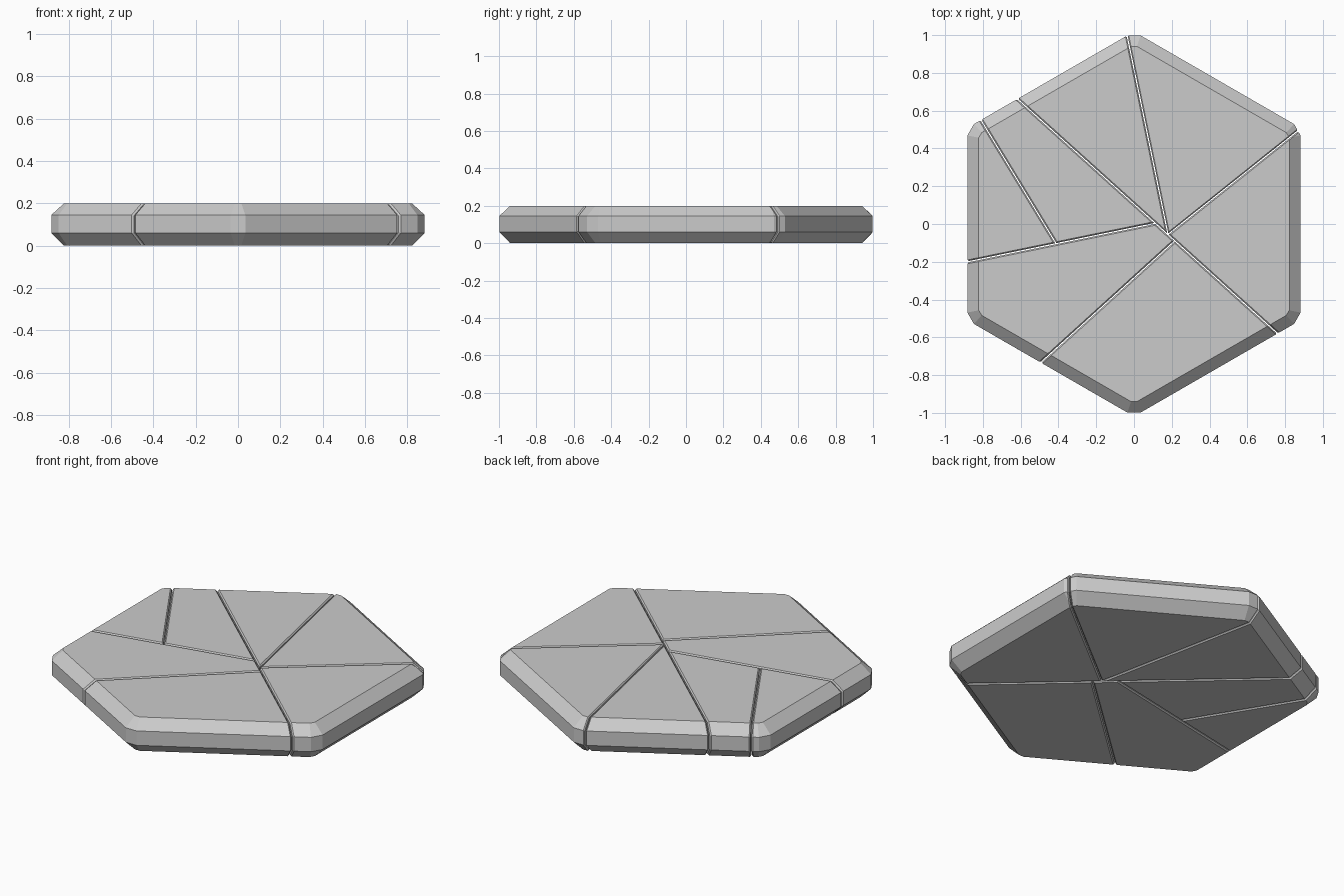
import bpy, bmesh
from math import sin, cos, pi
from mathutils import Vector

if "Cube" in bpy.data.objects:
    bpy.data.objects.remove(bpy.data.objects["Cube"])

GAP, BEVEL = 0.003, 0.007


def ring(bm, apothem, cut, z):
    """Hexagon, point towards +y, with trimmed corners."""
    hexagon = [Vector((sin(i * pi / 3), cos(i * pi / 3), 0)) * apothem / cos(pi / 6)
               for i in range(6)]
    verts = []
    for i, p in enumerate(hexagon):
        for q in (hexagon[i - 1], hexagon[(i + 1) % 6]):
            v = p + (q - p).normalized() * cut
            verts.append(bm.verts.new((v.x, v.y, z)))
    return verts


def slab():
    """Whole hexagonal tile with chamfered rims."""
    bm = bmesh.new()
    rings = [ring(bm, a, c, z) for a, c, z in
             ((0.822, 0.018, 0), (0.882, 0.04, 0.06), (0.882, 0.04, 0.145), (0.822, 0.018, 0.2))]
    for lo, hi in zip(rings, rings[1:]):
        for i in range(12):
            j = (i + 1) % 12
            bm.faces.new((lo[i], lo[j], hi[j], hi[i]))
    bm.faces.new(rings[0])
    bm.faces.new(rings[-1])
    bmesh.ops.recalc_face_normals(bm, faces=bm.faces)
    return bm


# Crack lines seen from above: start, end
CRACKS = {
    "main": ((-0.615, 0.66), (0.755, -0.575)),
    "north": ((0.18, -0.055), (-0.037, 1.0)),
    "east": ((0.18, -0.055), (0.87, 0.495)),
    "south": ((0.215, -0.09), (-0.49, -0.73)),
    "west": ((0.11, 0.003), (-0.88, -0.2)),
    "branch": ((-0.415, -0.1), (-0.81, 0.55)),
}

# Each shard: the cracks bounding it, +1 keeps the left of the crack, -1 the right
SHARDS = {
    "north_west_shard": {"main": 1, "north": 1},
    "north_east_shard": {"main": 1, "north": -1, "east": 1},
    "east_shard": {"main": 1, "east": -1},
    "south_shard": {"main": -1, "south": 1},
    "south_west_shard": {"main": -1, "south": -1, "west": 1},
    "west_inner_shard": {"main": -1, "west": -1, "branch": -1},
    "west_outer_shard": {"main": -1, "west": -1, "branch": 1},
}

for name, bounds in SHARDS.items():
    bm = slab()
    planes = []
    for crack, side in bounds.items():
        a, b = (Vector((*p, 0)) for p in CRACKS[crack])
        d = (b - a).normalized()
        keep = Vector((-d.y, d.x, 0)) * side
        co = a + keep * GAP
        geom = bm.verts[:] + bm.edges[:] + bm.faces[:]
        bmesh.ops.bisect_plane(bm, geom=geom, dist=1e-5, plane_co=co, plane_no=keep,
                               clear_inner=True)
        rim = [e for e in bm.edges if e.is_boundary]
        if rim:
            bmesh.ops.edgeloop_fill(bm, edges=rim)
        planes.append((co, keep))
    bmesh.ops.recalc_face_normals(bm, faces=bm.faces)

    # Small chamfer along the broken faces
    caps = {f for f in bm.faces
            if any(all(abs((v.co - co).dot(n)) < 1e-4 for v in f.verts) for co, n in planes)}
    edges = [e for e in bm.edges if sum(f in caps for f in e.link_faces) == 1]
    bmesh.ops.bevel(bm, geom=edges, offset=BEVEL, segments=1, profile=0.5,
                    affect='EDGES', clamp_overlap=True)

    mesh = bpy.data.meshes.new(name)
    bm.to_mesh(mesh)
    bm.free()
    bpy.context.collection.objects.link(bpy.data.objects.new(name, mesh))
